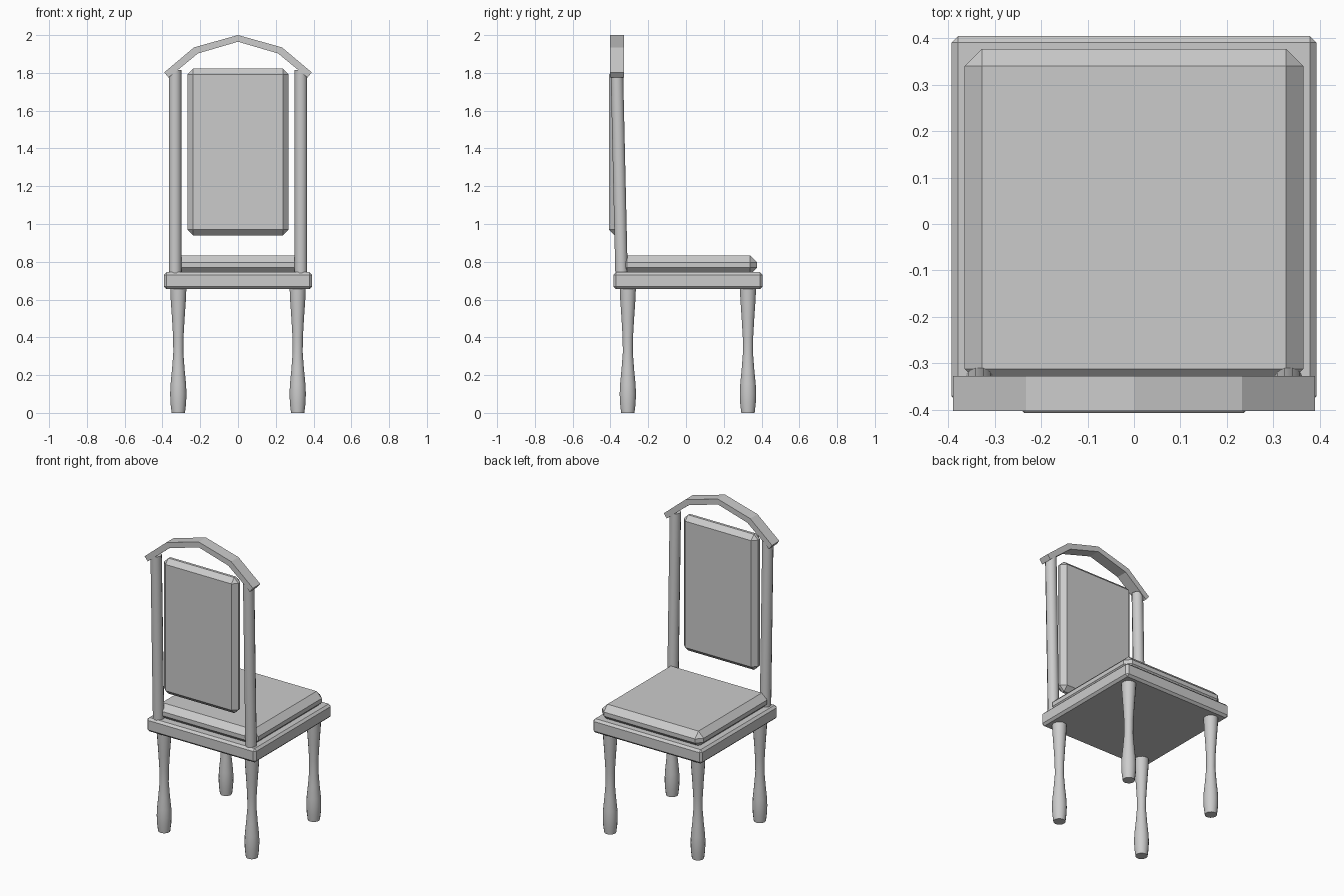
import bpy
import bmesh
from math import cos, sin, tau, radians

cube = bpy.data.objects.get("Cube")
if cube:
    bpy.data.objects.remove(cube)

grey = bpy.data.materials.new("light grey")
grey.use_nodes = True
grey.diffuse_color = (0.6, 0.6, 0.6, 1)
grey.node_tree.nodes["Principled BSDF"].inputs["Base Color"].default_value = grey.diffuse_color


def finish(name, bm, smooth=False):
    bmesh.ops.recalc_face_normals(bm, faces=bm.faces)
    mesh = bpy.data.meshes.new(name)
    bm.to_mesh(mesh)
    bm.free()
    mesh.materials.append(grey)
    obj = bpy.data.objects.new(name, mesh)
    bpy.context.collection.objects.link(obj)
    if smooth:
        bpy.ops.object.select_all(action='DESELECT')
        obj.select_set(True)
        bpy.context.view_layer.objects.active = obj
        bpy.ops.object.shade_smooth_by_angle(angle=radians(40))
    return obj


def chamfered_box(name, low, high, width):
    bm = bmesh.new()
    bmesh.ops.create_cube(bm, size=1)
    for v in bm.verts:
        v.co = [(a + b) / 2 + c * (b - a) for a, b, c in zip(low, high, v.co)]
    bmesh.ops.bevel(bm, geom=bm.edges[:], offset=width, segments=1,
                    affect='EDGES', profile=0.5)
    return finish(name, bm)


def turned(name, rings, sides):
    """Stack of circular rings (x, y, z, radius) joined into a closed rod."""
    bm = bmesh.new()
    loops = []
    for x, y, z, r in rings:
        angles = [tau * (i + 0.5) / sides for i in range(sides)]
        loops.append([bm.verts.new((x + r * cos(a), y + r * sin(a), z)) for a in angles])
    for a, b in zip(loops, loops[1:]):
        for i in range(sides):
            j = (i + 1) % sides
            bm.faces.new((a[i], a[j], b[j], b[i]))
    bm.faces.new(loops[0][::-1])
    bm.faces.new(loops[-1])
    return finish(name, bm, smooth=True)


# Seat, cushion and back panel
chamfered_box("seat_frame", (-0.393, -0.385, 0.655), (0.393, 0.405, 0.745), 0.014)
chamfered_box("seat_cushion", (-0.365, -0.349, 0.732), (0.365, 0.377, 0.833), 0.037)
chamfered_box("back_panel", (-0.267, -0.407, 0.94), (0.267, -0.33, 1.822), 0.03)

# Turned legs and leaning back posts
leg_profile = [(0, 0.036), (0.05, 0.042), (0.1, 0.044), (0.15, 0.042), (0.23, 0.034),
               (0.32, 0.027), (0.4, 0.028), (0.5, 0.034), (0.6, 0.041), (0.67, 0.044)]
for side, sx in (("left", 1), ("right", -1)):
    for end, y in (("front", -0.308), ("rear", 0.328)):
        turned(f"{end}_{side}_leg", [(sx * 0.316, y, z, r) for z, r in leg_profile], 16)
    turned(f"{side}_back_post", [(sx * 0.333, -0.341, 0.72, 0.034),
                                 (sx * 0.333, -0.366, 1.815, 0.034)], 12)

# Arched crest rail, extruded from half profiles mirrored across the middle
upper = [(-0.39, 1.803), (-0.233, 1.935), (0, 2.0)]
lower = [(-0.368, 1.775), (-0.212, 1.903), (0, 1.965)]
mirrored = [pts + [(-x, z) for x, z in pts[-2::-1]] for pts in (upper, lower)]
bm = bmesh.new()
sections = []
for (xu, zu), (xl, zl) in zip(*mirrored):
    corners = ((xu, -0.403, zu), (xu, -0.328, zu), (xl, -0.328, zl), (xl, -0.403, zl))
    sections.append([bm.verts.new(c) for c in corners])
for a, b in zip(sections, sections[1:]):
    for i in range(4):
        j = (i + 1) % 4
        bm.faces.new((a[i], a[j], b[j], b[i]))
bm.faces.new(sections[0])
bm.faces.new(sections[-1])
finish("crest_rail", bm)
